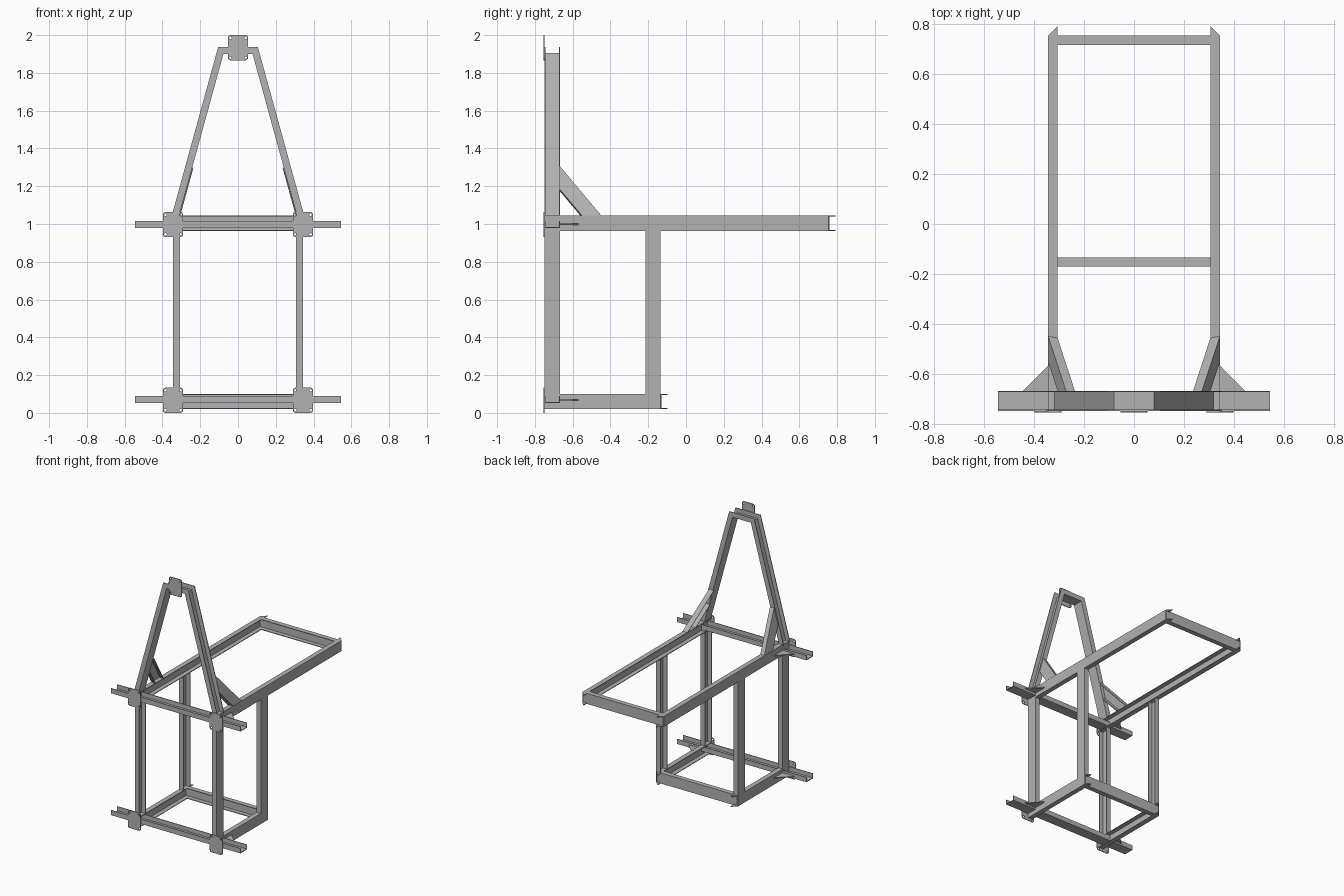
import bpy, bmesh, math
from mathutils import Vector as V

if "Cube" in bpy.data.objects:
    bpy.data.objects.remove(bpy.data.objects["Cube"])

steel = bpy.data.materials.new("grey_steel")
steel.diffuse_color = (0.45, 0.45, 0.45, 1)
steel.use_nodes = True
steel.node_tree.nodes["Principled BSDF"].inputs["Base Color"].default_value = steel.diffuse_color

H, B, T = 0.08, 0.037, 0.005      # channel depth, flange width, wall thickness
XO = 0.344                        # outer face of side frames
YF, YB = -0.748, 0.754            # front and back of the frame
YM = YF + H / 2                   # centre of front posts
YR = -0.174                       # centre of rear posts
ZL, ZU = 0.06, 1.004              # centres of lower and upper frames


def finish(name, bm):
    bmesh.ops.recalc_face_normals(bm, faces=bm.faces)
    me = bpy.data.meshes.new(name)
    bm.to_mesh(me)
    bm.free()
    me.materials.append(steel)
    ob = bpy.data.objects.new(name, me)
    bpy.context.collection.objects.link(ob)


def channel(name, p0, p1, web, n0=None, n1=None):
    """U-channel; p0-p1 runs along the middle of the web's outer face,
    web points out of the web, n0/n1 are normals of the end cuts."""
    p0, p1 = V(p0), V(p1)
    a = (p1 - p0).normalized()
    u = V(web)
    u = (u - a * u.dot(a)).normalized()
    v = a.cross(u)
    h = H / 2
    prof = [(0, -h), (0, h), (-B, h), (-B, h - T), (-T, h - T),
            (-T, T - h), (-B, T - h), (-B, -h)]
    bm = bmesh.new()
    rings = []
    for p, n in ((p0, n0), (p1, n1)):
        n = V(n) if n else a
        ring = []
        for s, t in prof:
            q = p + u * s + v * t
            q = q - a * ((q - p).dot(n) / a.dot(n))
            ring.append(bm.verts.new(q))
        rings.append(ring)
    r0, r1 = rings
    for i in range(8):
        j = (i + 1) % 8
        bm.faces.new((r0[i], r0[j], r1[j], r1[i]))
    for r in rings:
        bm.faces.new((r[0], r[1], r[4], r[5]))
        bm.faces.new((r[1], r[2], r[3], r[4]))
        bm.faces.new((r[0], r[5], r[6], r[7]))
    finish(name, bm)


def plate(name, cx, cz):
    """Rounded mounting plate with four bolt holes."""
    w, h, r, y0, d = 0.054, 0.067, 0.016, YF - 0.006, 0.006
    loops = [[]]
    for k, (sx, sz) in enumerate(((1, 1), (-1, 1), (-1, -1), (1, -1))):
        for i in range(5):
            t = math.pi / 2 * (k + i / 4)
            loops[0].append((sx * (w - r) + r * math.cos(t),
                             sz * (h - r) + r * math.sin(t)))
        loops.append([(sx * 0.040 + 0.007 * math.cos(math.tau * i / 12),
                       sz * 0.052 + 0.007 * math.sin(math.tau * i / 12))
                      for i in range(12)])
    bm = bmesh.new()
    for lp in loops:
        vs = [bm.verts.new((cx + x, y0, cz + z)) for x, z in lp]
        for i in range(len(vs)):
            bm.edges.new((vs[i], vs[(i + 1) % len(vs)]))
    bmesh.ops.triangle_fill(bm, edges=bm.edges[:], use_beauty=True, normal=(0, -1, 0))
    ext = bmesh.ops.extrude_face_region(bm, geom=bm.faces[:], use_keep_orig=True)
    bmesh.ops.translate(bm, vec=(0, d, 0),
                        verts=[g for g in ext["geom"] if isinstance(g, bmesh.types.BMVert)])
    finish(name, bm)


def gusset(name, s, z):
    """Flat triangular stiffener in the corner behind a front beam."""
    bm = bmesh.new()
    pts = ((XO, YF + H), (XO + 0.1, YF + H), (XO, YF + H + 0.1))
    lo, hi = [[bm.verts.new((s * x, y, z + dz)) for x, y in pts] for dz in (-0.003, 0.003)]
    bm.faces.new(lo)
    bm.faces.new(hi)
    for i in range(3):
        j = (i + 1) % 3
        bm.faces.new((lo[i], lo[j], hi[j], hi[i]))
    finish(name, bm)


SL = 0.275                         # lean of the mast legs
ln = math.hypot(1, SL)
for s, side in ((-1, "left"), (1, "right")):
    x, out = s * XO, (s, 0, 0)
    # side frame, webs facing outward
    channel(side + "_upper_rail", (x, YF, ZU), (x, YB, ZU), out, None, (s, 1, 0))
    channel(side + "_lower_rail", (x, YF, ZL), (x, YR + H / 2, ZL), out, None, (s, 1, 0))
    channel(side + "_front_post", (x, YM, ZL - 0.005), (x, YM, ZU), out)
    channel(side + "_rear_post", (x, YR, ZL + H / 2 - T), (x, YR, ZU - H / 2 + T), out)
    # leaning mast leg, web facing inward, mitred at the top
    channel(side + "_mast_leg", (s * (0.077 + SL * 0.86), YM, 1.04), (s * 0.077, YM, 1.90),
            (-s, 0, -SL), (0, 0, 1), (s * (-1 - SL / ln), 0, 1 / ln))
    # diagonal brace in the plane of the mast leg
    channel(side + "_brace", (s * (XO - SL * 0.2), YF + H, 1.245), (s * XO, -0.50, 1.045),
            (s, 0, SL), (0, 1, 0), (0, 0, 1))
    for z, lvl in ((0.067, "lower"), (0.997, "upper")):
        plate(side + "_" + lvl + "_plate", x, z)
        gusset(side + "_" + lvl + "_gusset", s, z + 0.002)

# rear cross beams, webs facing back
for name, y, z in (("upper_rear_beam", YB, ZU), ("lower_rear_beam", YR + H / 2, ZL)):
    channel(name, (-XO, y, z), (XO, y, z), (0, 1, 0), (1, 1, 0), (-1, 1, 0))

# front cross beams, lying open side up
for name, z in (("upper_front_beam", 0.979), ("lower_front_beam", 0.053)):
    channel(name, (-0.545, YM, z), (0.545, YM, z), (0, 0, -1))

# mast head, open side up, mitred to the legs
channel("mast_head", (-0.077, YM, 1.90), (0.077, YM, 1.90), (0, 0, -1),
        (1 + SL / ln, 0, 1 / ln), (-1 - SL / ln, 0, 1 / ln))
plate("mast_plate", 0, 1.933)
